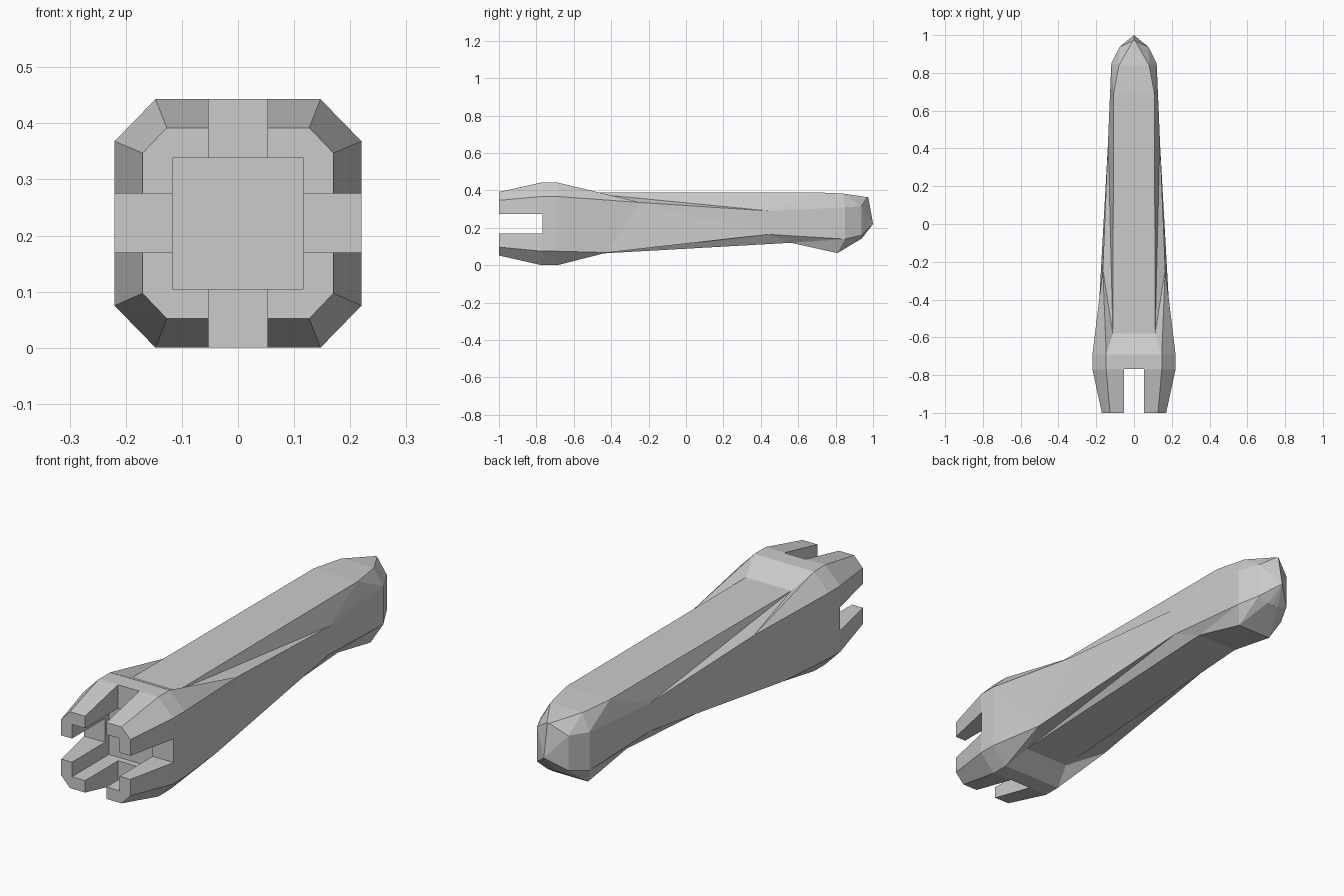
import bpy, bmesh

if "Cube" in bpy.data.objects:
    bpy.data.objects.remove(bpy.data.objects["Cube"])


def octagon(y, half_x, z_top, corner_x, z_up, z_low, z_bottom):
    """Right half of a chamfered square section: top, two side and bottom points."""
    return [(corner_x, y, z_top), (half_x, y, z_up),
            (half_x, y, z_low), (corner_x, y, z_bottom)]


# Right-hand half sections, from the socket at the front to the rounded tip
rings = [
    octagon(-1.0, 0.17, 0.392, 0.127, 0.347, 0.097, 0.052),
    octagon(-0.77, 0.22, 0.443, 0.147, 0.368, 0.075, 0.0),
    octagon(-0.69, 0.22, 0.443, 0.147, 0.368, 0.075, 0.0),
    # shaft start, swept back along the sides
    [(0.112, -0.58, 0.39), (0.165, -0.24, 0.335), (0.185, -0.42, 0.068), (0.11, -0.59, 0.055)],
    # waist before the swollen end
    [(0.108, 0.69, 0.39), (0.137, 0.45, 0.29), (0.137, 0.44, 0.165), (0.10, 0.56, 0.12)],
    # swollen end
    [(0.08, 0.84, 0.383), (0.12, 0.85, 0.31), (0.12, 0.85, 0.14), (0.085, 0.81, 0.065)],
    [(0.006, 0.97, 0.364), (0.077, 0.937, 0.315), (0.077, 0.937, 0.16), (0.03, 0.935, 0.14)],
    # centre ridge of the tip
    [(0, 0.975, 0.363), (0, 0.995, 0.25), (0, 1.0, 0.22), (0, 0.937, 0.14)],
]

# Shaft: skin the sections, mirroring each one
bm = bmesh.new()
loops = []
for half in rings:
    full = half + [(-x, y, z) for x, y, z in reversed(half)]
    loops.append([bm.verts.new(p) for p in full])
for a, b in zip(loops, loops[1:]):
    for i in range(8):
        j = (i + 1) % 8
        if i in (2, 4):      # lower chamfers fold the other way
            tris = [(a[j], a[i], b[i]), (a[j], b[i], b[j])] if i == 2 else \
                   [(a[i], a[j], b[j]), (a[i], b[j], b[i])]
        elif i in (0, 1):
            tris = [(a[i], a[j], b[j]), (a[i], b[j], b[i])]
        elif i in (5, 6):
            tris = [(a[j], a[i], b[i]), (a[j], b[i], b[j])]
        else:
            tris = [(a[i], a[j], b[j], b[i])]
        for t in tris:
            bm.faces.new(t)
bm.faces.new(loops[0])
bmesh.ops.remove_doubles(bm, verts=bm.verts, dist=0.0005)
bmesh.ops.triangulate(bm, faces=[f for f in bm.faces if len(f.verts) == 4])
bmesh.ops.recalc_face_normals(bm, faces=bm.faces)
mesh = bpy.data.meshes.new("shaft")
bm.to_mesh(mesh)
bm.free()
shaft = bpy.data.objects.new("shaft", mesh)
bpy.context.collection.objects.link(shaft)


def cut(name, size_x, size_z, z, y_end):
    """Carve a box into the front end, as deep as y_end."""
    y0 = -1.2
    bpy.ops.mesh.primitive_cube_add(size=1, location=(0, (y0 + y_end) / 2, z))
    box = bpy.context.object
    box.name = name
    box.scale = (size_x, y_end - y0, size_z)
    box.hide_render = True
    bpy.context.view_layer.update()
    mod = shaft.modifiers.new(name, 'BOOLEAN')
    mod.operation = 'DIFFERENCE'
    mod.solver = 'EXACT'
    mod.object = box
    bpy.context.view_layer.objects.active = shaft
    bpy.ops.object.modifier_apply(modifier=mod.name)
    bpy.data.objects.remove(box)


# Square socket and the crossed slots that split its rim into four prongs
cut("socket_cutter", 0.234, 0.233, 0.2215, -0.74)
cut("side_slot_cutter", 0.7, 0.105, 0.2225, -0.768)
cut("top_slot_cutter", 0.105, 0.7, 0.2215, -0.768)
